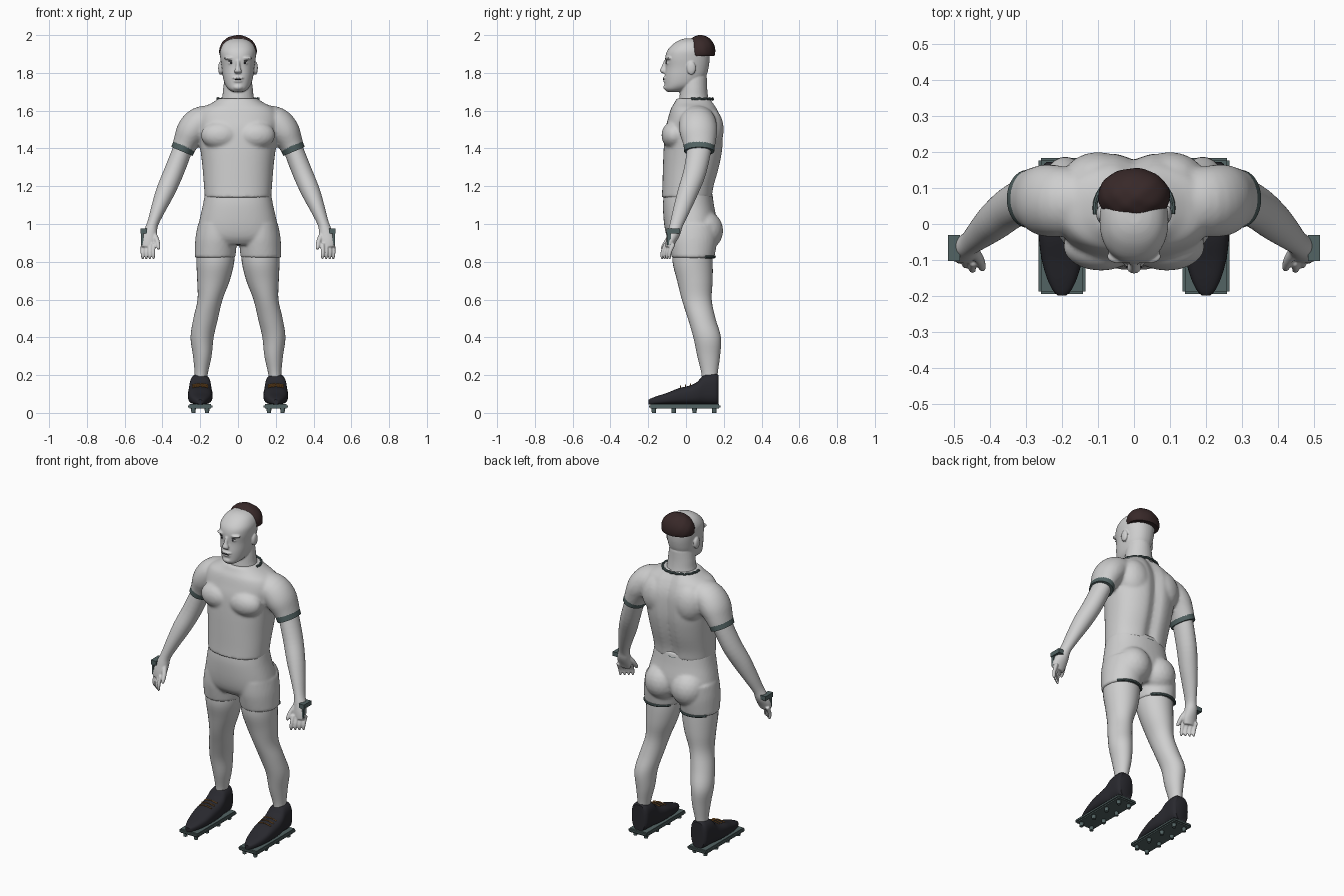
import bpy, bmesh, math
from mathutils import Vector, Matrix

cube = bpy.data.objects.get("Cube")
if cube:
    bpy.data.objects.remove(cube)

X, Y, Z = Vector((1, 0, 0)), Vector((0, 1, 0)), Vector((0, 0, 1))


def material(name, color):
    m = bpy.data.materials.new(name)
    m.use_nodes = True
    m.diffuse_color = (*color, 1)
    m.node_tree.nodes["Principled BSDF"].inputs["Base Color"].default_value = (*color, 1)
    return m


grey = material("pale grey", (.62, .62, .62))
teal = material("slate teal", (.085, .125, .125))
black = material("charcoal", (.022, .022, .028))
brown = material("dark brown", (.04, .022, .022))
orange = material("lace orange", (.5, .22, .05))


def refine(rows, steps=4):
    """Catmull-Rom interpolation of section rows."""
    rows = [Vector(r) for r in rows]
    out = []
    for i in range(len(rows) - 1):
        p0, p1, p2 = rows[max(i - 1, 0)], rows[i], rows[i + 1]
        p3 = rows[min(i + 2, len(rows) - 1)]
        for k in range(steps):
            t = k / steps
            out.append(p1 + (p2 - p0) * (t / 2) + (p0 * 2 - p1 * 5 + p2 * 4 - p3) * (t * t / 2)
                       + (p1 * 3 - p0 - p2 * 3 + p3) * (t ** 3 / 2))
    return out + [rows[-1]]


def loft(bm, rows, axis=None, ref=Y, n=2.0, side=1, segs=32, steps=4, groove=0):
    """Skin through rows of x, y, z, half width, half depth."""
    rows = refine(rows, steps)
    rings = []
    for i, r in enumerate(rows):
        c = Vector(r[:3])
        t = axis or (Vector(rows[min(i + 1, len(rows) - 1)][:3]) - Vector(rows[max(i - 1, 0)][:3])).normalized()
        v = (ref - t * ref.dot(t)).normalized()
        u = v.cross(t)
        ring = []
        for k in range(segs):
            a = math.tau * k / segs
            ca, sa = math.cos(a), math.sin(a)
            p = c + u * (r[3] * math.copysign(abs(ca) ** (2 / n), ca)) + v * (r[4] * math.copysign(abs(sa) ** (2 / n), sa))
            if sa > 0:
                p.y -= groove * math.exp(-(p.x / .035) ** 2)
            p.x *= side
            ring.append(bm.verts.new(p))
        rings.append(ring)
    faces = [bm.faces.new(rings[0]), bm.faces.new(rings[-1][::-1])]
    for a, b in zip(rings, rings[1:]):
        for k in range(segs):
            faces.append(bm.faces.new((a[k], b[k], b[k - 1], a[k - 1])))
    bmesh.ops.recalc_face_normals(bm, faces=faces)


def ball(bm, center, radii, side=1):
    c = Vector(center)
    c.x *= side
    bmesh.ops.create_icosphere(bm, subdivisions=3, radius=1,
                               matrix=Matrix.Translation(c) @ Matrix.Diagonal((*radii, 1)))


def box(bm, center, size):
    bmesh.ops.create_cube(bm, size=1, matrix=Matrix.Translation(center) @ Matrix.Diagonal((*size, 1)))


def arc(bm, center, rx, ry, start, end, r, wobble=0):
    """Thin trim tube following part of an ellipse."""
    pts = []
    for k in range(25):
        a = math.radians(start + (end - start) * k / 24)
        pts.append((center[0] + rx * math.cos(a), center[1] + ry * math.sin(a),
                    center[2] + wobble * math.sin(k * 2.5), r, r))
    loft(bm, pts, ref=Z, segs=8, steps=1)


def finish(bm, name, mat, voxel=0, smooth=4):
    mesh = bpy.data.meshes.new(name)
    bm.to_mesh(mesh)
    bm.free()
    mesh.materials.append(mat)
    ob = bpy.data.objects.new(name, mesh)
    bpy.context.collection.objects.link(ob)
    if voxel:
        rm = ob.modifiers.new("Fuse", 'REMESH')
        rm.mode, rm.voxel_size, rm.use_smooth_shade = 'VOXEL', voxel, True
        sm = ob.modifiers.new("Soften", 'SMOOTH')
        sm.factor, sm.iterations = .5, smooth
    bpy.ops.object.select_all(action='DESELECT')
    ob.select_set(True)
    bpy.context.view_layer.objects.active = ob
    bpy.ops.object.shade_smooth_by_angle(angle=math.radians(40))
    return ob


def upright(rows):
    """Rows of z, half width, front y, back y become loft rows."""
    return [(0, (f + b) / 2, z, w, (b - f) / 2) for z, w, f, b in rows]


# Shirt: torso, chest muscles and sleeves fused together
bm = bmesh.new()
loft(bm, upright([(1.14, .176, -.128, .143), (1.2, .18, -.125, .152), (1.3, .188, -.122, .18),
                  (1.4, .2, -.118, .198), (1.5, .215, -.11, .2), (1.56, .22, -.095, .19),
                  (1.61, .195, -.08, .168), (1.64, .14, -.062, .15), (1.665, .1, -.05, .135)]),
     axis=Z, n=2.3, segs=64, groove=.022)
for s in (1, -1):
    ball(bm, (.092, -.062, 1.47), (.105, .068, .075), s)
    ball(bm, (.1, .12, 1.5), (.1, .08, .12), s)
    loft(bm, [(.13, .06, 1.55, .08, .09), (.2, .062, 1.535, .085, .098), (.245, .066, 1.49, .082, .1),
              (.275, .07, 1.435, .068, .088), (.296, .07, 1.385, .058, .077)], side=s)
finish(bm, "shirt", grey, .009)

# Shorts: pelvis, seat and short legs
bm = bmesh.new()
loft(bm, upright([(1.17, .174, -.115, .138), (1.1, .186, -.122, .148), (1, .208, -.116, .165),
                  (.93, .212, -.1, .15), (.89, .17, -.07, .12)]), axis=Z, n=2.3, segs=48)
for s in (1, -1):
    ball(bm, (.088, .09, .965), (.105, .107, .11), s)
    loft(bm, [(.112, .035, 1, .1, .13), (.116, .036, .92, .11, .13), (.122, .037, .82, .108, .113)],
         axis=Z, side=s)
finish(bm, "shorts", grey, .009, 3)

# Bare legs
for s, tag in ((1, "left"), (-1, "right")):
    bm = bmesh.new()
    loft(bm, [(.118, .035, .9, .1, .1), (.12, .035, .8, .1, .106), (.13, .047, .7, .086, .094),
              (.148, .057, .6, .066, .079), (.171, .083, .5, .065, .073), (.19, .112, .4, .061, .073),
              (.189, .12, .3, .049, .06), (.195, .125, .2, .034, .042), (.2, .125, .12, .034, .042)],
         axis=Z, side=s)
    finish(bm, tag + "_leg", grey)

    # Arm with hand, fingers and thumb
    bm = bmesh.new()
    loft(bm, [(.277, .07, 1.44, .052, .066), (.297, .068, 1.385, .052, .064), (.342, .045, 1.27, .053, .06),
              (.385, .01, 1.17, .05, .054), (.422, -.022, 1.08, .039, .045), (.452, -.05, 1, .03, .035),
              (.464, -.063, .955, .037, .034), (.472, -.08, .91, .043, .027), (.476, -.09, .875, .036, .02)],
         side=s)
    for k in range(4):
        x, y = .447 + .019 * k, -.105 + .013 * k
        loft(bm, [(x, y, .895, .011, .012), (x + .002, y - .018, .855, .0105, .0105),
                  (x + .001, y - .022, .83, .009, .009), (x, y - .02, .813, .005, .005)], side=s, segs=12)
    loft(bm, [(.445, -.075, .945, .016, .016), (.428, -.1, .91, .013, .014), (.422, -.12, .88, .011, .011),
              (.42, -.126, .865, .006, .006)], side=s, segs=12)
    finish(bm, tag + "_arm", grey, .0045, 3)

    # Sleeve trim and wrist guard
    bm = bmesh.new()
    loft(bm, [(.282, .07, 1.42, .063, .083), (.297, .07, 1.384, .061, .08)], side=s, steps=2)
    finish(bm, tag + "_sleeve_trim", teal)
    bm = bmesh.new()
    box(bm, (s * .5, -.067, .962), (.034, .072, .026))
    box(bm, (s * .507, -.09, .925), (.012, .02, .07))
    finish(bm, tag + "_wrist_guard", teal)

    # Hem trim on the back of the shorts
    bm = bmesh.new()
    arc(bm, (s * .122, .037, .826), .104, .113, 35, 145, .008)
    finish(bm, tag + "_hem_trim", teal)

    # Shoe, swept from heel to toe
    bm = bmesh.new()
    shape = [(.172, .042, .2), (.155, .055, .207), (.095, .058, .2), (.06, .062, .165), (.02, .065, .145),
             (-.04, .064, .13), (-.1, .056, .106), (-.15, .042, .09), (-.185, .025, .077), (-.198, .012, .07)]
    loft(bm, [(.2, y, (top + .044) / 2, w, (top - .044) / 2) for y, w, top in shape],
         axis=-Y, ref=Z, n=2.8, side=s)
    finish(bm, tag + "_shoe", black)

    # Laces
    bm = bmesh.new()
    for k in range(3):
        y, z = -.03 + .027 * k, .139 + .006 * k
        loft(bm, [(s * .2 - .042, y, z - .004, .003, .003), (s * .2, y, z + .003, .003, .003),
                  (s * .2 + .042, y, z - .004, .003, .003)], ref=Z, segs=8)
    finish(bm, tag + "_laces", orange)

    # Sole plate with studs
    bm = bmesh.new()
    box(bm, (s * .2, -.006, .034), (.13, .378, .024))
    bmesh.ops.bevel(bm, geom=bm.edges[:], offset=.007, segments=2, affect='EDGES')
    for x in (-.036, .036):
        for y in (-.17, -.065, .045, .15):
            bmesh.ops.create_cone(bm, cap_ends=True, segments=12, radius1=.011, radius2=.013, depth=.026,
                                  matrix=Matrix.Translation((s * .2 + x, y, .013)))
    finish(bm, tag + "_sole_plate", teal)

# Collar and waist trim
bm = bmesh.new()
arc(bm, (0, .045, 1.662), .108, .096, -10, 190, .007, .003)
finish(bm, "collar_trim", teal)
bm = bmesh.new()
arc(bm, (0, .01, 1.146), .174, .128, 20, 160, .004, .002)
finish(bm, "waist_trim", teal)

# Head with neck, nose, brow, lips and ears
bm = bmesh.new()
loft(bm, upright([(1.62, .1, -.04, .13), (1.67, .084, -.035, .118), (1.72, .078, -.03, .112),
                  (1.78, .07, -.03, .11)]), axis=Z)
loft(bm, upright([(1.7, .03, -.1, -.02), (1.715, .052, -.112, .02), (1.74, .069, -.113, .07),
                  (1.78, .08, -.113, .105), (1.83, .087, -.108, .12), (1.88, .094, -.11, .125),
                  (1.92, .094, -.098, .122), (1.955, .077, -.065, .105), (1.975, .05, -.03, .08),
                  (1.983, .02, 0, .05)]), axis=Z, n=2.2, segs=48)
loft(bm, [(0, -.103, 1.868, .011, .012), (0, -.115, 1.835, .011, .014), (0, -.122, 1.81, .02, .016),
          (0, -.113, 1.797, .014, .01)], axis=-Z)
ball(bm, (0, -.11, 1.773), (.03, .013, .007))
ball(bm, (0, -.108, 1.757), (.026, .013, .008))
ball(bm, (0, -.1, 1.724), (.028, .02, .017))
for s in (1, -1):
    ball(bm, (.042, -.09, 1.878), (.034, .02, .009), s)
    ball(bm, (.037, -.088, 1.852), (.016, .017, .01), s)
    ball(bm, (.093, .028, 1.825), (.012, .024, .036), s)
finish(bm, "head", grey, .0045, 2)

# Eye details and mouth line
bm = bmesh.new()
for s in (1, -1):
    ball(bm, (.037, -.104, 1.852), (.006, .004, .006), s)
    ball(bm, (.037, -.102, 1.863), (.017, .004, .002), s)
ball(bm, (0, -.12, 1.765), (.024, .004, .0018))
finish(bm, "face_details", black)

# Hair cap: dome flattened underneath, sloping up at the front
bm = bmesh.new()
bmesh.ops.create_uvsphere(bm, u_segments=40, v_segments=28, radius=1)
for v in bm.verts:
    x, y, z = v.co
    lump = 1 + .015 * math.sin(9 * x + 4 * z) * math.sin(8 * y + 5 * z)
    p = Vector((x * .1 * lump, .077 + y * .078 * lump, 1.915 + z * .085 * lump))
    p.z = max(p.z, 1.89 + max(0, .04 - p.y) * 1.2)
    v.co = p
finish(bm, "hair", brown)
